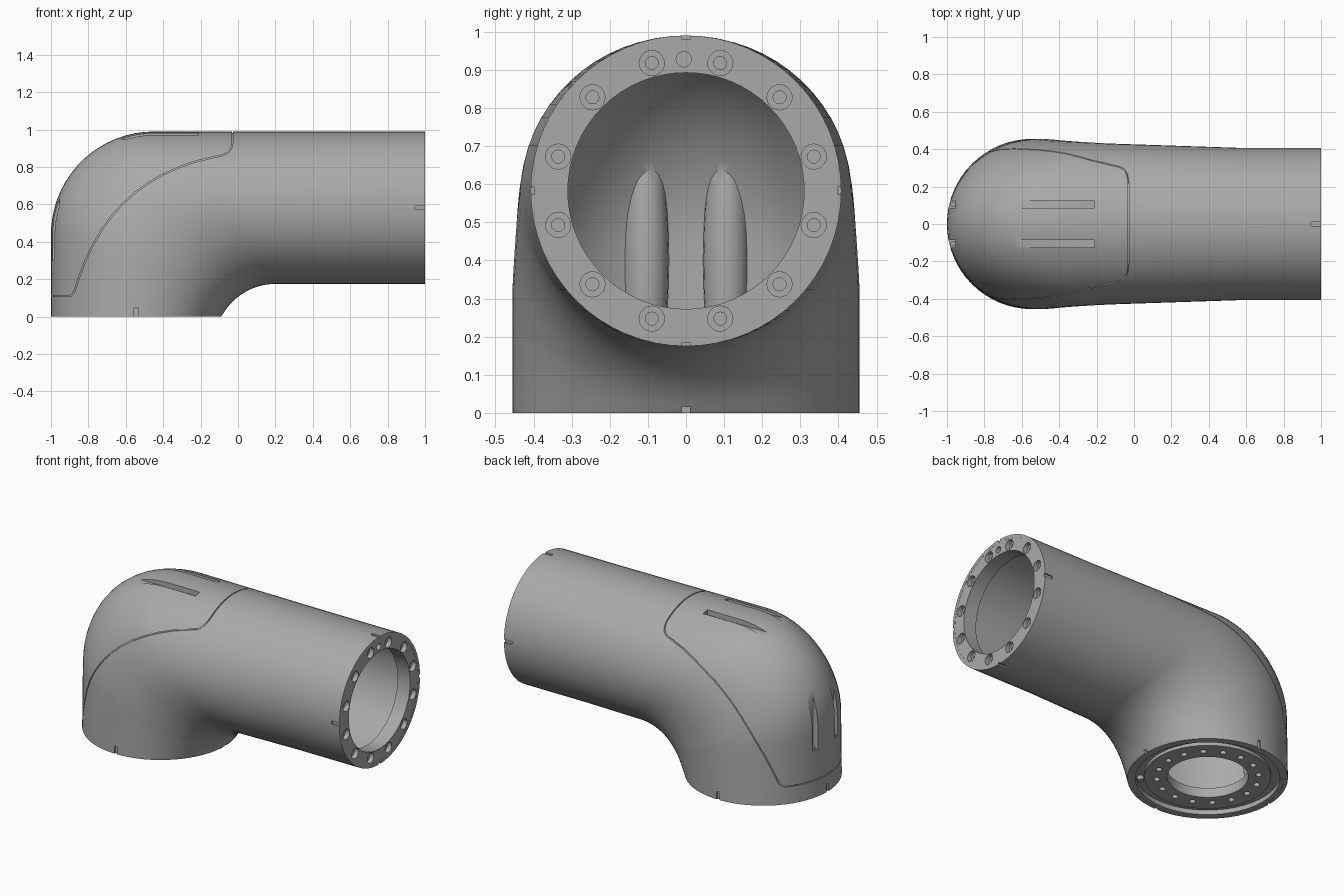
import bpy, bmesh
from math import sin, cos, pi, radians
from mathutils import Vector, Matrix
from mathutils.geometry import interpolate_bezier

cube = bpy.data.objects.get("Cube")
if cube:
    bpy.data.objects.remove(cube)

grey = bpy.data.materials.new("grey_plastic")
grey.use_nodes = True
colour = (0.4, 0.4, 0.4, 1)
grey.diffuse_color = colour
grey.node_tree.nodes["Principled BSDF"].inputs["Base Color"].default_value = colour

BASE = Vector((-0.545, 0, 0))    # centre of the lower opening
END = Vector((1, 0, 0.5825))     # centre of the side opening
R_END, R_BASE = 0.4075, 0.455
SEG = 64


def make(name, bm):
    bmesh.ops.recalc_face_normals(bm, faces=bm.faces)
    mesh = bpy.data.meshes.new(name)
    bm.to_mesh(mesh)
    bm.free()
    mesh.materials.append(grey)
    ob = bpy.data.objects.new(name, mesh)
    bpy.context.collection.objects.link(ob)
    return ob


def cut(target, tool):
    mod = target.modifiers.new("cut", "BOOLEAN")
    mod.operation, mod.solver, mod.object = "DIFFERENCE", "EXACT", tool
    with bpy.context.temp_override(object=target, active_object=target):
        bpy.ops.object.modifier_apply(modifier=mod.name)
    bpy.data.objects.remove(tool)


def smooth(ob):
    bpy.ops.object.select_all(action="DESELECT")
    ob.select_set(True)
    bpy.context.view_layer.objects.active = ob
    bpy.ops.object.shade_smooth_by_angle(angle=radians(32))


def sections():
    """Outer point, inner point and half width of each slice along the elbow."""
    out = []
    steps = 24
    for i in range(steps + 1):
        t = i / steps
        if t < 0.3:
            outer = Vector((-1, 0, 0.44 * t / 0.3))
        else:
            a = (t - 0.3) / 0.7 * pi / 2
            outer = Vector((-0.45 - 0.55 * cos(a), 0, 0.44 + 0.55 * sin(a)))
        b = radians(62.5) * (1 - t)
        inner = Vector((0.2 - 0.325 * sin(b), 0, -0.15 + 0.325 * cos(b)))
        out.append((outer, inner, R_BASE - 0.025 * max(0, (t - 0.4) / 0.6)))
    for s in (0.25, 0.5, 0.75, 1):
        out.append((Vector((-0.45 + s, 0, 0.99)), Vector((0.2 + 0.35 * s, 0, 0.175)), 0.43 - 0.0225 * s))
    out.append((Vector((1, 0, 0.99)), Vector((1, 0, 0.175)), R_END))
    out[0] = (Vector((-1, 0, 0)), Vector((-0.09, 0, 0)), R_BASE)
    return out


def loft(name, wall=0):
    """Solid elbow, shrunk by the wall and lengthened when used as a cutter."""
    rows = sections()
    if wall:
        down, along = Vector((0, 0, -0.05)), Vector((0.05, 0, 0))
        o, i, w = rows[0]
        rows.insert(0, (o + down, i + down, w))
        o, i, w = rows[-1]
        rows.append((o + along, i + along, w))
    bm = bmesh.new()
    rings = []
    for o, i, w in rows:
        mid, half = (o + i) / 2, (o - i) / 2
        half = half.normalized() * (half.length - wall)
        rings.append([bm.verts.new(mid + half * cos(2 * pi * k / SEG)
                                   + Vector((0, (w - wall) * sin(2 * pi * k / SEG), 0)))
                      for k in range(SEG)])
    for a, b in zip(rings, rings[1:]):
        for k in range(SEG):
            n = (k + 1) % SEG
            bm.faces.new((a[k], a[n], b[n], b[k]))
    bm.faces.new(rings[0])
    bm.faces.new(rings[-1])
    return make(name, bm)


def boxes(name, items):
    bm = bmesh.new()
    for centre, size in items:
        bmesh.ops.create_cube(bm, size=1, matrix=Matrix.Translation(centre) @ Matrix.Diagonal((*size, 1)))
    return make(name, bm)


def cylinders(name, centres, radius, depth, axis="Z"):
    bm = bmesh.new()
    turn = Matrix.Rotation(pi / 2, 4, "Y") if axis == "X" else Matrix()
    for c in centres:
        bmesh.ops.create_cone(bm, cap_ends=True, segments=20, radius1=radius, radius2=radius,
                              depth=depth, matrix=Matrix.Translation(c) @ turn)
    return make(name, bm)


def lathe(name, profile, place):
    """Closed ring turned from a (radius, height) profile."""
    bm = bmesh.new()
    rings = [[bm.verts.new(place @ Vector((r * cos(2 * pi * k / SEG), r * sin(2 * pi * k / SEG), h)))
              for k in range(SEG)] for r, h in profile]
    for a, b in zip(rings, rings[1:] + rings[:1]):
        for k in range(SEG):
            n = (k + 1) % SEG
            bm.faces.new((a[k], a[n], b[n], b[k]))
    return make(name, bm)


# Hollow elbow, keeping thick ridges behind the recessed slots
shell = loft("elbow_shell")
cavity = loft("cavity_cutter", 0.02)
bm = bmesh.new()
for y in (-0.105, 0.105):
    for centre, size in (((-0.97, y, 0.4), (0.06, 0.06, 0.35)), ((-0.4, y, 0.965), (0.34, 0.06, 0.05))):
        bmesh.ops.create_uvsphere(bm, u_segments=24, v_segments=16, radius=1,
                                  matrix=Matrix.Translation(centre) @ Matrix.Diagonal((*size, 1)))
cut(cavity, make("ridge_cutter", bm))
cut(shell, cavity)

# Seam of the cover: a thin ribbon across the elbow, only skin deep
path = [Vector((-1.05, 0.11))]
for curve in (((-0.91, 0.11), (-0.87, 0.11), (-0.87, 0.16), (-0.85, 0.21)),
              ((-0.85, 0.21), (-0.73, 0.56), (-0.5, 0.78), (-0.12, 0.855)),
              ((-0.12, 0.855), (-0.06, 0.865), (-0.03, 0.88), (-0.03, 0.94))):
    pts = [Vector(p) for p in interpolate_bezier(*[Vector(p) for p in curve], 12)]
    path += [p.xy for p in (pts if len(path) == 1 else pts[1:])]
path.append(Vector((-0.03, 1.05)))
bm = bmesh.new()
rows = []
for k, p in enumerate(path):
    d = (path[min(k + 1, len(path) - 1)] - path[max(k - 1, 0)]).normalized() * 0.003
    rows.append([bm.verts.new((p.x - s * d.y, y, p.y + s * d.x))
                 for s, y in ((1, -0.6), (1, 0.6), (-1, 0.6), (-1, -0.6))])
for a, b in zip(rows, rows[1:]):
    for k in range(4):
        n = (k + 1) % 4
        bm.faces.new((a[k], a[n], b[n], b[k]))
bm.faces.new(rows[0])
bm.faces.new(rows[-1])
seam = make("seam_cutter", bm)
cut(seam, loft("seam_core", 0.009))
cut(shell, seam)

# Recessed slots on the top and back of the cover
slots = []
for y in (-0.105, 0.105):
    slots.append(((-0.44, y, 1.05), (0.46, 0.04, 0.2)))
    slots.append(((-1.055, y, 0.48), (0.2, 0.04, 0.36)))
cut(shell, boxes("slot_cutter", slots))

# Alignment notches around both openings
notches = []
for dx, dy in ((1, 0), (-1, 0), (0, 1), (0, -1)):
    notches.append((BASE + Vector((dx, dy, 0)) * R_BASE, (0.02, 0.02, 0.1)))
    notches.append((END + Vector((0, dx, dy)) * R_END, (0.11, 0.02, 0.02)))
cut(shell, boxes("notch_cutter", notches))
smooth(shell)

# End flange with twelve counterbored bolt holes and a pin hole
place_end = Matrix.Translation(END) @ Matrix.Rotation(pi / 2, 4, "Y")
flange = lathe("end_flange", [(0.31, -0.001), (0.393, -0.001), (0.393, -0.09), (0.31, -0.09)], place_end)
bolts = [END + 0.347 * Vector((0, cos(a), sin(a))) for a in (radians(15 + 30 * k) for k in range(12))]
cut(flange, cylinders("counterbore_cutter", bolts, 0.033, 0.06, "X"))
cut(flange, cylinders("bolt_cutter", bolts, 0.017, 0.14, "X"))
cut(flange, cylinders("pin_cutter", [END + Vector((0, -0.006, 0.345))], 0.02, 0.06, "X"))
smooth(flange)

# Base plate with a ring groove and a circle of holes
plate = lathe("base_plate", [(0.23, 0.01), (0.36, 0.01), (0.36, 0.03), (0.41, 0.03), (0.41, 0.001),
                             (0.437, 0.001), (0.437, 0.07), (0.23, 0.07)], Matrix.Translation(BASE))
holes = [BASE + 0.29 * Vector((cos(a), sin(a), 0)) for a in (2 * pi * k / 16 for k in range(16))]
cut(plate, cylinders("base_hole_cutter", holes, 0.018, 0.1))
smooth(plate)

# Small locating peg in the groove and screws at the foot of the back slots
smooth(cylinders("groove_peg", [BASE + Vector((0.27, -0.27, 0.02))], 0.02, 0.03))
smooth(cylinders("slot_screws", [(-0.968, y, 0.306) for y in (-0.105, 0.105)], 0.014, 0.02))
